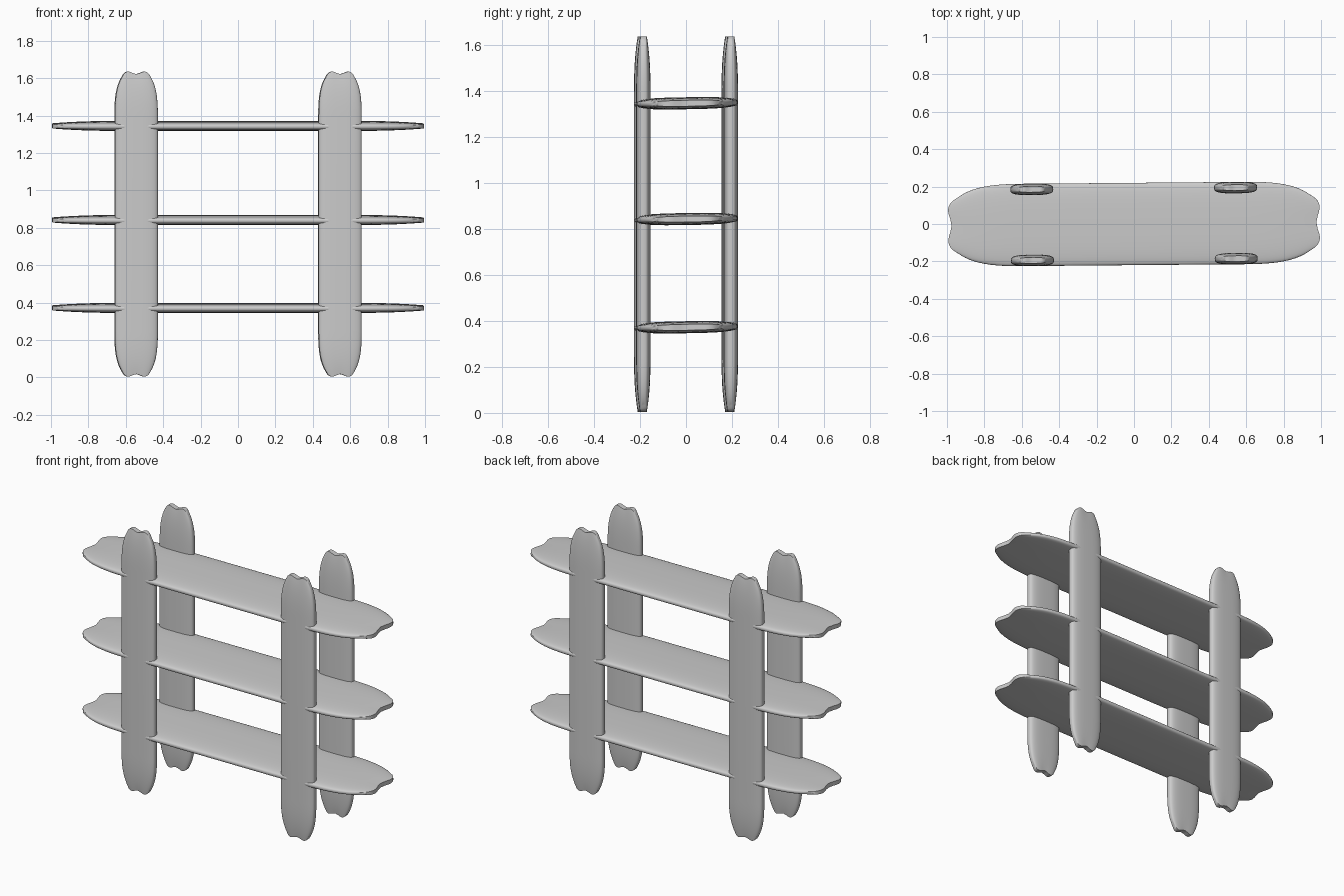
import bpy, bmesh, math
from mathutils import Matrix

cube = bpy.data.objects.get("Cube")
if cube:
    bpy.data.objects.remove(cube, do_unlink=True)

grey = bpy.data.materials.new("light grey")
grey.use_nodes = True
COLOUR = (0.6, 0.6, 0.6, 1)
grey.diffuse_color = COLOUR
grey.node_tree.nodes["Principled BSDF"].inputs["Base Color"].default_value = COLOUR

HALF = 24       # ring steps across one face of a board
STEPS = 14      # stations in each tapered end


def power(v, p):
    return math.copysign(abs(v) ** p, v)


def board(name, length, width, thick, taper, tip, notch, matrix):
    """Rounded plank along local x, width in y and thickness in z, with notched tips."""
    # stations of one end, tip first: x, width factor, thickness factor
    end = []
    for i in range(STEPS + 1):
        q = 1 - math.cos(i / STEPS * math.pi / 2)
        loss = (1 - q) ** 2.5
        end.append((length / 2 - taper * q, 1 - (1 - tip) * loss, 1 - 0.5 * loss))
    stations = end + [(-x, w, t) for x, w, t in reversed(end)]

    bm = bmesh.new()
    n = 2 * HALF
    rings = []
    for x, w, t in stations:
        near = max(0, (abs(x) - length / 2 + taper) / taper) ** 3
        ring = []
        for k in range(n):
            a = math.pi * k / HALF
            u = power(math.cos(a), 0.7)      # rounded-flat cross-section
            v = power(math.sin(a), 0.6)
            # dip in the middle of the tip, and rounded outer corners
            back = near * (notch * math.exp(-(u / 0.4) ** 2) + 0.15 * taper * abs(u) ** 5)
            ring.append(bm.verts.new((x - math.copysign(back, x),
                                      u * w * width / 2, v * t * thick / 2)))
        rings.append(ring)
    for a, b in zip(rings, rings[1:]):
        for k in range(n):
            bm.faces.new((a[k], a[(k + 1) % n], b[(k + 1) % n], b[k]))
    # close each tip with strips between its upper and lower edges
    for r in (rings[0], rings[-1]):
        for k in range(HALF):
            face = [r[k], r[k + 1], r[n - k - 1], r[(n - k) % n]]
            bm.faces.new(list(dict.fromkeys(face)))
    bmesh.ops.recalc_face_normals(bm, faces=bm.faces)

    mesh = bpy.data.meshes.new(name)
    bm.to_mesh(mesh)
    bm.free()
    mesh.materials.append(grey)
    obj = bpy.data.objects.new(name, mesh)
    bpy.context.collection.objects.link(obj)
    obj.matrix_world = matrix
    bpy.ops.object.select_all(action="DESELECT")
    obj.select_set(True)
    bpy.context.view_layer.objects.active = obj
    bpy.ops.object.shade_smooth_by_angle(angle=math.radians(40))


# the whole rack is turned very slightly about the vertical
twist = Matrix.Rotation(math.radians(0.5), 4, "Z")

# three shelves, tilted up a little at the back
tilt = Matrix.Rotation(math.radians(1), 4, "X")
for name, z in (("lower_shelf", 0.372), ("middle_shelf", 0.842), ("upper_shelf", 1.345)):
    board(name, 2.0, 0.44, 0.052, 0.4, 0.68, 0.025,
          Matrix.Translation((0, 0, z)) @ twist @ tilt)

# four uprights, standing on end with their broad faces to the front and back
stand = Matrix(((0, 1, 0), (0, 0, 1), (1, 0, 0))).to_4x4()
for side, x in (("right", -0.545), ("left", 0.545)):
    for place, y in (("front", -0.19), ("back", 0.19)):
        board(f"{place}_{side}_upright", 1.64, 0.23, 0.062, 0.25, 0.68, 0.018,
              twist @ Matrix.Translation((x, y, 0.82)) @ stand)
